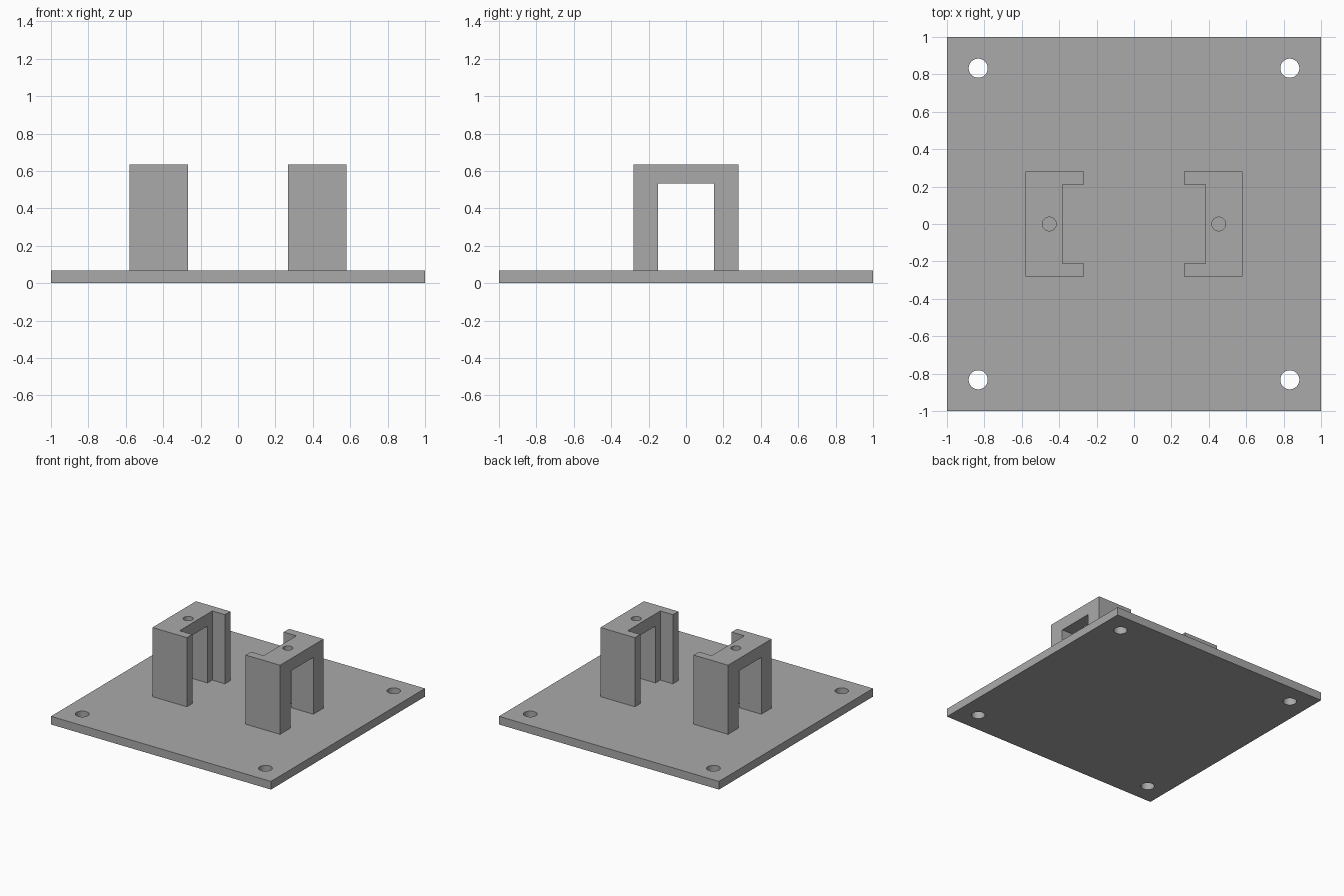
import bpy
import bmesh

cube = bpy.data.objects.get("Cube")
if cube:
    bpy.data.objects.remove(cube, do_unlink=True)

grey = bpy.data.materials.new("light_grey")
grey.use_nodes = True
colour = (0.4, 0.4, 0.4, 1)
grey.diffuse_color = colour
grey.node_tree.nodes["Principled BSDF"].inputs["Base Color"].default_value = colour

PLATE_TOP, TOP = 0.067, 0.635


def prism(name, outline, z0, z1):
    """Extrude a plan outline from z0 up to z1."""
    bm = bmesh.new()
    face = bm.faces.new([bm.verts.new((x, y, z0)) for x, y in outline])
    new = bmesh.ops.extrude_face_region(bm, geom=[face])["geom"]
    bmesh.ops.translate(bm, vec=(0, 0, z1 - z0),
                        verts=[v for v in new if isinstance(v, bmesh.types.BMVert)])
    bmesh.ops.recalc_face_normals(bm, faces=bm.faces)
    mesh = bpy.data.meshes.new(name)
    bm.to_mesh(mesh)
    bm.free()
    mesh.materials.append(grey)
    obj = bpy.data.objects.new(name, mesh)
    bpy.context.collection.objects.link(obj)
    return obj


def rectangle(x0, x1, y):
    return [(x0, -y), (x1, -y), (x1, y), (x0, y)]


def drill(x, y, z, radius):
    bpy.ops.mesh.primitive_cylinder_add(vertices=48, radius=radius, depth=0.3,
                                        location=(x, y, z))
    return bpy.context.object


def cut(obj, cutters):
    """Subtract each cutter, then remove it and keep the hole walls smooth."""
    bpy.ops.object.select_all(action="DESELECT")
    bpy.context.view_layer.objects.active = obj
    obj.select_set(True)
    for cutter in cutters:
        cutter.hide_render = True
        mod = obj.modifiers.new("cut", "BOOLEAN")
        mod.operation, mod.solver, mod.object = "DIFFERENCE", "EXACT", cutter
        bpy.ops.object.modifier_apply(modifier=mod.name)
        bpy.data.objects.remove(cutter, do_unlink=True)
    bpy.ops.object.shade_smooth_by_angle()


# Base plate with four corner screw holes
plate = prism("base_plate", rectangle(-1, 1, 1), 0, PLATE_TOP)
cut(plate, [drill(x, y, 0, 0.051) for x in (-0.833, 0.833) for y in (-0.833, 0.833)])

# Two facing C-shaped brackets, each with an arch opening and a hole in its top
for side, name in ((1, "left_bracket"), (-1, "right_bracket")):
    inner, web, outer = 0.267 * side, 0.382 * side, 0.58 * side
    outline = [(outer, -0.282), (outer, 0.282), (inner, 0.282), (inner, 0.212),
               (web, 0.212), (web, -0.212), (inner, -0.212), (inner, -0.282)]
    bracket = prism(name, outline, PLATE_TOP, TOP)
    opening = prism("opening_cutter", rectangle(0.2 * side, 0.7 * side, 0.15), 0, 0.534)
    cut(bracket, [opening, drill(0.453 * side, 0, TOP, 0.037)])
